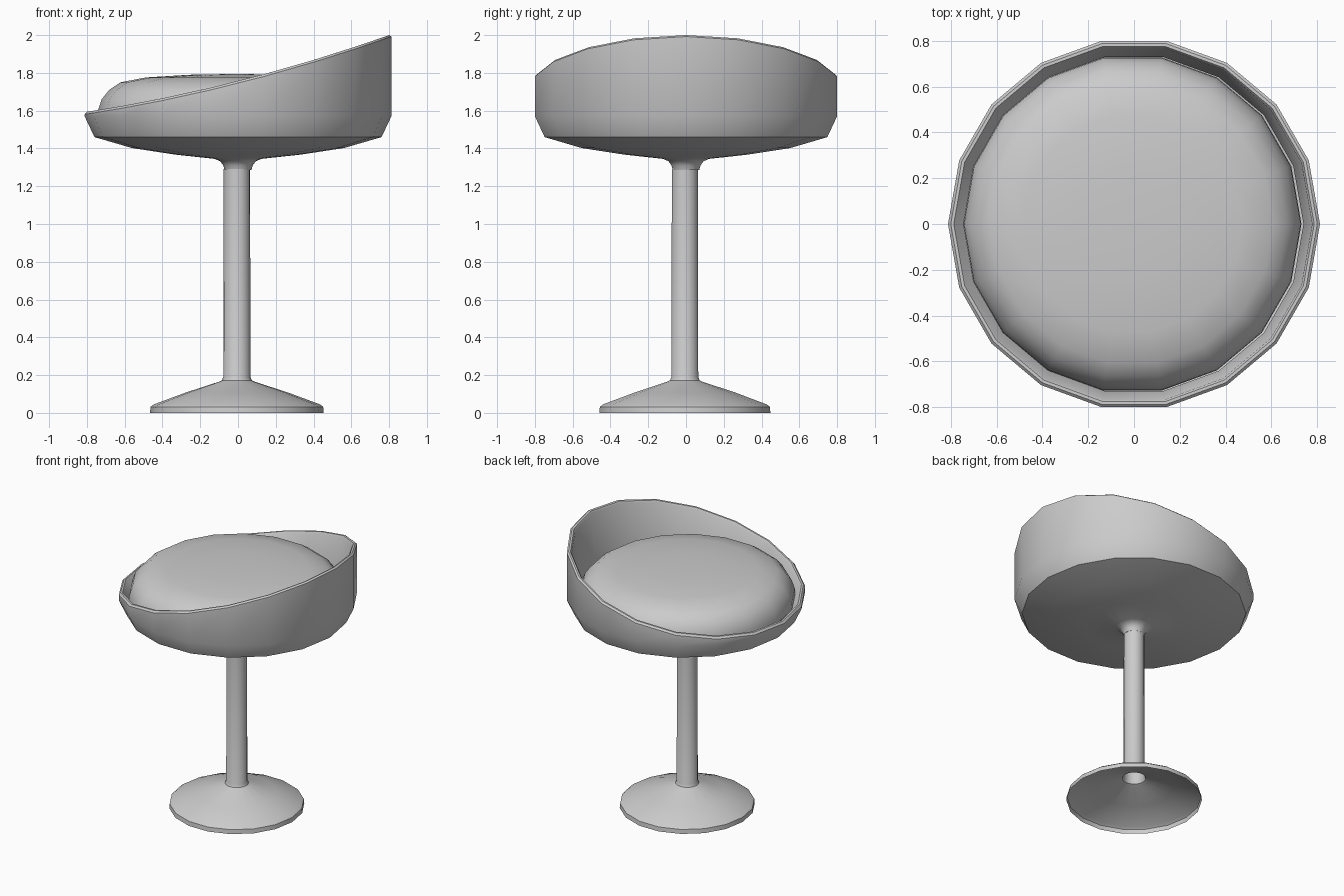
import bpy, bmesh, math

if "Cube" in bpy.data.objects:
    bpy.data.objects.remove(bpy.data.objects["Cube"])

SIDES = 18


def rim(x):
    """Height of the sloping backrest rim at a given x."""
    t = x / 0.8
    return 1.757 + 0.203 * t + 0.04 * t * t


def lathe(name, profile, cx=0.0, cy=0.0, cap=False):
    """Revolve (radius, z) points; z may be a function of x."""
    bm = bmesh.new()
    rings = []
    for r, z in profile:
        ring = []
        for i in range(SIDES):
            a = 2 * math.pi * i / SIDES
            x, y = r * math.cos(a), r * math.sin(a)
            ring.append(bm.verts.new((x + cx, y + cy, z(x) if callable(z) else z)))
        rings.append(ring)
    for lo, hi in zip(rings, rings[1:]):
        for i in range(SIDES):
            j = (i + 1) % SIDES
            bm.faces.new((lo[i], lo[j], hi[j], hi[i]))
    if cap:
        bm.faces.new(rings[-1])
    mesh = bpy.data.meshes.new(name)
    bm.to_mesh(mesh)
    bm.free()
    ob = bpy.data.objects.new(name, mesh)
    bpy.context.collection.objects.link(ob)
    bpy.ops.object.select_all(action='DESELECT')
    ob.select_set(True)
    bpy.context.view_layer.objects.active = ob
    bpy.ops.object.shade_smooth_by_angle(angle=math.radians(32))
    return ob


# Trumpet base and hollow column, open underneath
lathe("pedestal", [
    (0.46, 0.0), (0.457, 0.032), (0.44, 0.045), (0.27, 0.108), (0.095, 0.165),
    (0.08, 0.172), (0.072, 0.19), (0.07, 1.29)], cx=-0.006, cy=-0.006)

# Bucket shell: flared underside, outer wall, sloping rim and inner wall
lathe("seat_shell", [
    (0.071, 1.285), (0.078, 1.31), (0.095, 1.333), (0.125, 1.345),
    (0.33, 1.367), (0.56, 1.402), (0.76, 1.46), (0.812, 1.57),
    (0.812, lambda x: rim(x) - 0.012), (0.80, lambda x: rim(x)),
    (0.787, lambda x: rim(x)), (0.778, lambda x: rim(x) - 0.012),
    (0.74, 1.55)])

# Domed cushion
lathe("seat_cushion", [
    (0.738, 1.55), (0.735, 1.60), (0.715, 1.66), (0.675, 1.71),
    (0.615, 1.75), (0.48, 1.776), (0.25, 1.79), (0.08, 1.793)],
    cx=-0.007, cap=True)
